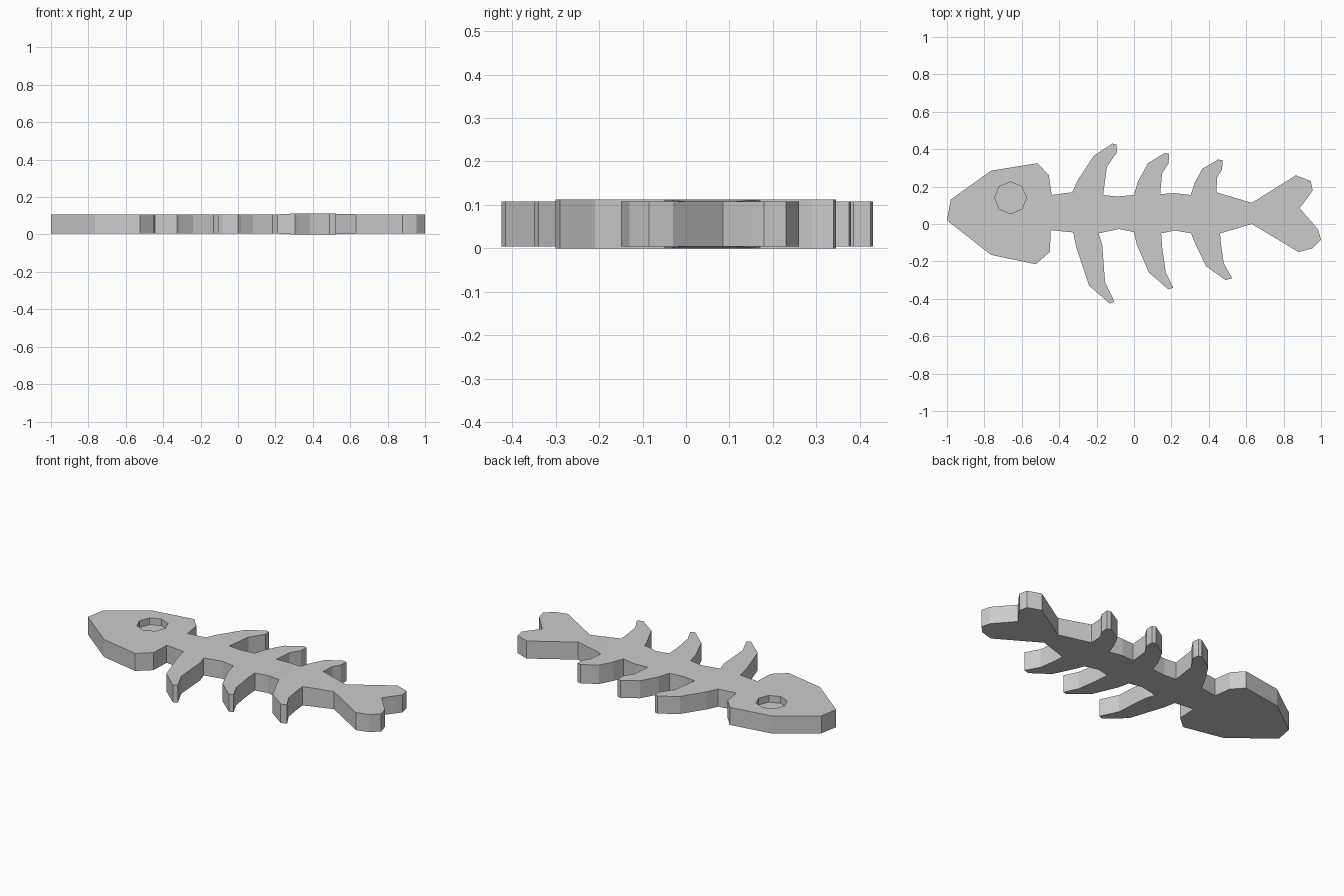
import bpy, bmesh
from math import cos, sin, tau

if "Cube" in bpy.data.objects:
    bpy.data.objects.remove(bpy.data.objects["Cube"])


def levels(x):
    """Bottom and top height; the plate is a hair thicker at the last ribs."""
    return (0.0, 0.112) if 0.3 < x < 0.54 else (0.004, 0.108)


def slab(name, upper, lower, eye=None):
    """Flat section between two left-to-right edges, left open where sections join."""
    bm = bmesh.new()
    cache = {}

    def pair(p):
        if p not in cache:
            cache[p] = [bm.verts.new((*p, z)) for z in levels(p[0])]
        return cache[p]

    # side walls
    for chain in (upper, lower):
        for a, b in zip(chain, chain[1:]):
            (a0, a1), (b0, b1) = pair(a), pair(b)
            bm.faces.new((a0, b0, b1, a1))

    # bottom and top caps
    outline = list(dict.fromkeys(upper + lower[::-1]))
    bottom = bm.faces.new([pair(p)[0] for p in outline])
    if eye is None:
        top = bm.faces.new([pair(p)[1] for p in outline])
        bmesh.ops.triangulate(bm, faces=[bottom, top])
    else:
        # recessed eight-sided eye socket in the top cap
        cx, cy, r, depth = eye
        z = levels(cx)[1]
        ring = [(cx + r * cos(tau * i / 8), cy + r * sin(tau * i / 8)) for i in range(8)]
        rim = [bm.verts.new((*p, z)) for p in ring]
        floor = [bm.verts.new((*p, z - depth)) for p in ring]
        bm.faces.new(floor)
        for i in range(8):
            j = (i + 1) % 8
            bm.faces.new((rim[i], rim[j], floor[j], floor[i]))
        edges = []
        for loop in ([pair(p)[1] for p in outline], rim):
            for a, b in zip(loop, loop[1:] + loop[:1]):
                edges.append(bm.edges.get((a, b)) or bm.edges.new((a, b)))
        bmesh.ops.triangle_fill(bm, edges=edges, use_beauty=True, normal=(0, 0, 1))

    bmesh.ops.recalc_face_normals(bm, faces=bm.faces)
    mesh = bpy.data.meshes.new(name)
    bm.to_mesh(mesh)
    bm.free()
    bpy.context.collection.objects.link(bpy.data.objects.new(name, mesh))


# Head with eye socket
slab("head",
     [(-1, .02), (-.98, .13), (-.765, .285), (-.515, .325), (-.455, .26), (-.44, .155)],
     [(-1, .02), (-.765, -.165), (-.525, -.215), (-.45, -.15), (-.445, -.033)],
     eye=(-.66, .14, .085, .04))

# Spine sections, each carrying one pair of ribs
slab("front_ribs",
     [(-.44, .155), (-.33, .17), (-.3, .235), (-.215, .365), (-.115, .43), (-.095, .425),
      (-.09, .385), (-.145, .305), (-.165, .155), (-.09, .147)],
     [(-.445, -.033), (-.325, -.045), (-.31, -.12), (-.24, -.33), (-.13, -.425),
      (-.105, -.415), (-.155, -.31), (-.17, -.11), (-.19, -.05), (-.08, -.027)])
slab("middle_ribs",
     [(-.09, .147), (0, .155), (.02, .225), (.075, .325), (.165, .38), (.187, .375),
      (.185, .325), (.15, .27), (.14, .16), (.22, .165)],
     [(-.08, -.027), (0, -.043), (.015, -.11), (.08, -.26), (.185, -.35), (.21, -.34),
      (.17, -.26), (.15, -.12), (.145, -.05), (.22, -.035)])
slab("rear_ribs",
     [(.22, .165), (.303, .155), (.325, .22), (.365, .295), (.45, .345), (.475, .34),
      (.47, .29), (.445, .25), (.44, .17), (.455, .165)],
     [(.22, -.035), (.305, -.05), (.325, -.1), (.385, -.225), (.49, -.3), (.525, -.29),
      (.48, -.21), (.465, -.11), (.46, -.05)])

# Narrow tail root and forked tail fin
slab("tail_root", [(.455, .165), (.63, .113)], [(.46, -.05), (.63, 0)])
slab("tail_fin",
     [(.63, .113), (.865, .26), (.945, .23), (.955, .18), (.935, .15), (.885, .085)],
     [(.63, 0), (.88, -.15), (.955, -.13), (1, -.085), (.985, -.03), (.885, .085)])
